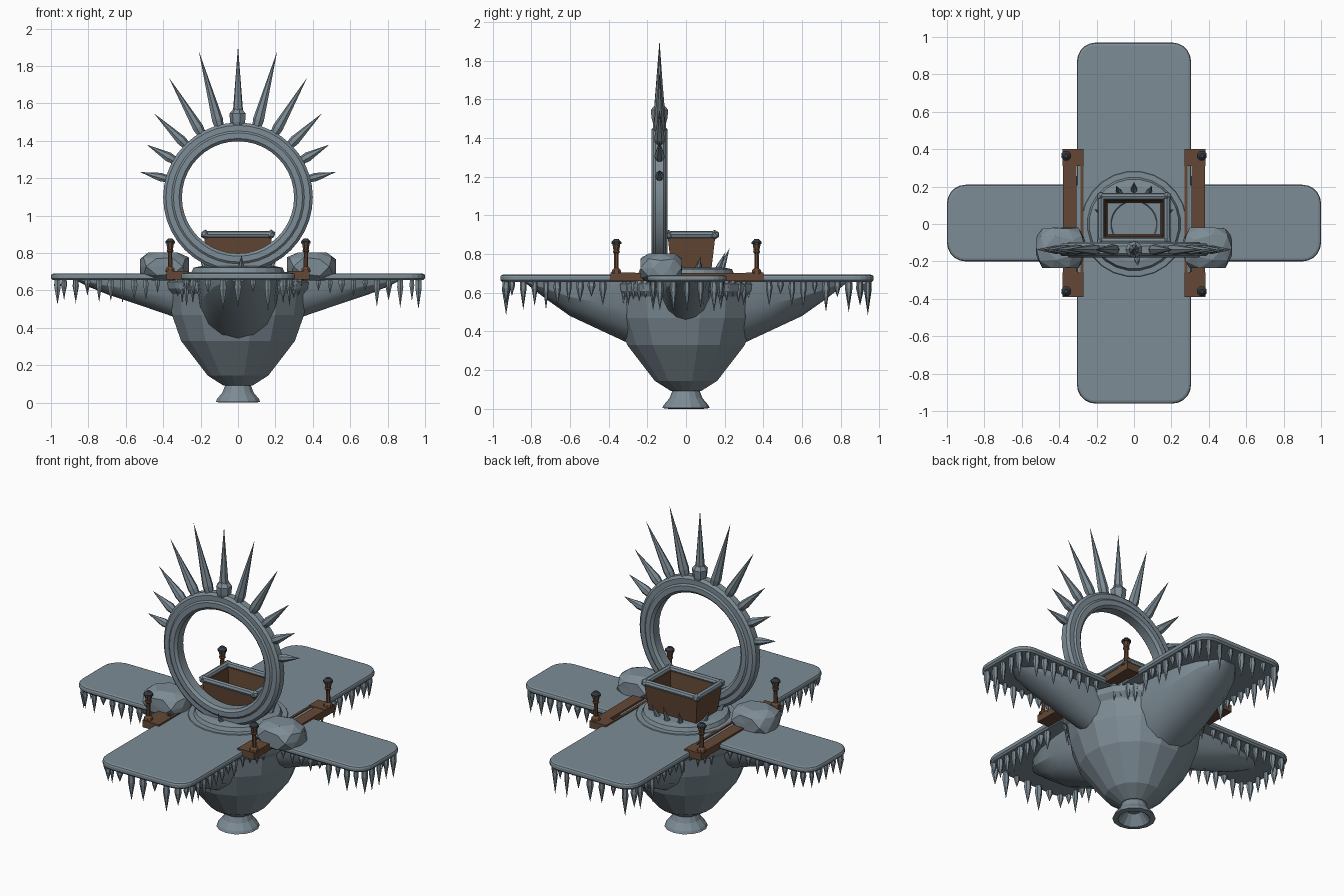
import bpy, bmesh, math, random
from mathutils import Vector, Matrix

if "Cube" in bpy.data.objects:
    bpy.data.objects.remove(bpy.data.objects["Cube"])

random.seed(4)


def material(name, rgb):
    m = bpy.data.materials.new(name)
    m.diffuse_color = (*rgb, 1)
    m.use_nodes = True
    m.node_tree.nodes["Principled BSDF"].inputs["Base Color"].default_value = m.diffuse_color
    return m


STONE = material("blue grey stone", (0.205, 0.262, 0.300))
WOOD = material("brown wood", (0.125, 0.064, 0.035))
DARK = material("dark iron", (0.035, 0.041, 0.049))


def finish(name, bm, mat, smooth=None):
    bmesh.ops.recalc_face_normals(bm, faces=bm.faces)
    me = bpy.data.meshes.new(name)
    bm.to_mesh(me)
    bm.free()
    ob = bpy.data.objects.new(name, me)
    bpy.context.collection.objects.link(ob)
    me.materials.append(mat)
    if smooth:
        bpy.context.view_layer.objects.active = ob
        ob.select_set(True)
        bpy.ops.object.shade_smooth_by_angle(angle=math.radians(smooth))
        ob.select_set(False)
    return ob


def bridge(bm, rings, caps=False, close=False):
    """Skin a list of equal-length loops of points."""
    loops = [[bm.verts.new(p) for p in r] for r in rings]
    pairs = list(zip(loops, loops[1:])) + ([(loops[-1], loops[0])] if close else [])
    for a, b in pairs:
        for i in range(len(a)):
            j = (i + 1) % len(a)
            bm.faces.new((a[i], a[j], b[j], b[i]))
    if caps:
        bm.faces.new(loops[0])
        bm.faces.new(loops[-1])


def circle(r, z, n, cx=0, cy=0):
    return [(cx + r * math.cos(2 * math.pi * (i + .5) / n),
             cy + r * math.sin(2 * math.pi * (i + .5) / n), z) for i in range(n)]


def lathe(bm, profile, n, cx=0, cy=0, caps=True):
    bridge(bm, [circle(r, z, n, cx, cy) for r, z in profile], caps)


def rod(bm, a, b, r1, r2=0, n=6):
    """Tapered rod or spike from a to b."""
    a, b = Vector(a), Vector(b)
    d = b - a
    rot = d.to_track_quat('Z', 'Y').to_matrix().to_4x4()
    bmesh.ops.create_cone(bm, cap_ends=True, segments=n, radius1=r1, radius2=r2,
                          depth=d.length, matrix=Matrix.Translation((a + b) / 2) @ rot)


def box(bm, x0, x1, y0, y1, z0, z1):
    m = Matrix.Translation(((x0 + x1) / 2, (y0 + y1) / 2, (z0 + z1) / 2))
    bmesh.ops.create_cube(bm, size=1, matrix=m @ Matrix.Diagonal((x1 - x0, y1 - y0, z1 - z0, 1)))


def rounded(hx, hy, r, z):
    pts = []
    for k, (sx, sy) in enumerate([(1, 1), (-1, 1), (-1, -1), (1, -1)]):
        for i in range(6):
            t = math.pi / 2 * (k + i / 5)
            pts.append((sx * (hx - .1) + r * math.cos(t), sy * (hy - .1) + .005 + r * math.sin(t), z))
    return pts


# Crossed deck plates with rounded corners and softened edges
for name, hx, hy, top in (("long_deck", .305, .965, .694), ("cross_deck", 1.0, .205, .691)):
    bm = bmesh.new()
    bridge(bm, [rounded(hx, hy, r, z) for r, z in
                ((.09, .655), (.1, .665), (.1, top - .012), (.096, top - .004), (.085, top))], True)
    finish(name, bm, STONE)

# Faceted bowl hull, and flared foot
bm = bmesh.new()
lathe(bm, [(.08, .092), (.165, .145), (.31, .33), (.36, .47), (.375, .58),
           (.40, .61), (.405, .645), (.38, .66)], 16)
finish("hull", bm, STONE)
bm = bmesh.new()
lathe(bm, [(.045, .06), (.09, .0), (.122, .004), (.115, .02), (.085, .055), (.07, .095)], 14)
finish("foot", bm, STONE)

# Tapered brackets below the four arms
LONG = [(.15, .22, .30), (.31, .22, .345), (.45, .21, .41), (.6, .185, .48), (.72, .14, .565), (.83, .05, .65)]
CROSS = [(.2, .13, .41), (.36, .13, .465), (.55, .125, .53), (.7, .11, .58), (.81, .08, .625), (.87, .03, .655)]
for name, table, turn in (("front_bracket", LONG, -90), ("back_bracket", LONG, 90),
                          ("right_bracket", CROSS, 0), ("left_bracket", CROSS, 180)):
    bm = bmesh.new()
    bridge(bm, [[(d, w * math.cos(math.pi * i / 8), .665 - (.665 - z) * math.sin(math.pi * i / 8) ** .8)
                 for i in range(9)] for d, w, z in table], True)
    bm.transform(Matrix.Rotation(math.radians(turn), 4, 'Z'))
    finish(name, bm, STONE, 25)

# Icicles along the deck edges and beneath the hull rim
bm = bmesh.new()


def icicle(x, y, long):
    r = random.uniform(.014, .021)
    mid = .66 - long * .3
    rod(bm, (x, y, .665), (x, y, mid), r * .85, r, 6)
    rod(bm, (x, y, mid), (x, y, .66 - long), r, 0, 6)


for s in (-1, 1):
    for i in range(9):
        t = i / 8
        for e in (-1, 1):
            icicle(s * (.43 + .5 * t), e * .175 + .005, random.uniform(.06, .12) + .05 * t * (i % 2))
            icicle(e * .275, s * (.43 + .47 * t), random.uniform(.06, .13) + .05 * t * (i % 2))
    for i in range(7):
        icicle((i - 3) * .08, s * .935 + .005, random.uniform(.07, .18))
    for i in range(5):
        icicle(s * .965, (i - 2) * .07 + .005, random.uniform(.08, .17))
for k in range(4):
    for i in range(5):
        a = math.radians(90 * k + 33 + 6 * i)
        icicle(.385 * math.cos(a), .385 * math.sin(a), random.uniform(.08, .13))
finish("icicles", bm, STONE)

# Stepped round dais on the deck
bm = bmesh.new()
lathe(bm, [(.285, .69), (.28, .699), (.25, .70), (.24, .722), (.2, .73), (.125, .73), (.12, .722)], 24)
finish("dais", bm, STONE)

# Large upright ring with a stepped section
CY, CZ = -.137, 1.098
SECTION = [(.30, -.028), (.315, -.042), (.345, -.042), (.355, -.034), (.385, -.034), (.40, -.02),
           (.40, .02), (.385, .034), (.355, .034), (.345, .042), (.315, .042), (.30, .028)]
bm = bmesh.new()
bridge(bm, [[(r * math.cos(a), CY + y, CZ + r * math.sin(a)) for r, y in SECTION]
            for a in [2 * math.pi * i / 40 for i in range(40)]], close=True)
finish("ring", bm, STONE, 25)

# Crown of spikes, with a collar under the tallest
bm = bmesh.new()
for deg, tip, r in ((90, .81, .03), (75, .81, .031), (60, .74, .03), (45, .635, .028),
                    (30, .565, .027), (14.5, .54, .024)):
    for s in (-1, 1) if deg < 90 else (1,):
        a = math.radians(deg)
        c, n = s * math.cos(a), math.sin(a)
        rod(bm, (.385 * c, CY, CZ + .385 * n), (.43 * c, CY, CZ + .43 * n), r * .8, r, 7)
        rod(bm, (.43 * c, CY, CZ + .43 * n), (tip * c, CY, CZ + tip * n), r, 0, 7)
finish("crown_spikes", bm, STONE)
bm = bmesh.new()
lathe(bm, [(.032, 1.47), (.042, 1.5), (.046, 1.545), (.025, 1.57)], 7, 0, CY)
finish("spike_collar", bm, STONE)

# Boulders either side of the ring
for s, name in ((-1, "left_boulder"), (1, "right_boulder")):
    bm = bmesh.new()
    bmesh.ops.create_icosphere(bm, subdivisions=2, radius=1)
    for v in bm.verts:
        p = v.co * random.uniform(.95, 1.06)
        q = [max(-.82, min(.82, c)) / .82 for c in p]
        v.co = (s * (.393 + .13 * q[0]), -.128 + .108 * q[1], .728 + .075 * q[2])
    finish(name, bm, STONE)

# Open wooden crate, flaring slightly upward
bm = bmesh.new()


def quad(hx, y0, y1, z):
    return [(-hx, y0, z), (hx, y0, z), (hx, y1, z), (-hx, y1, z)]


bridge(bm, [quad(.16, -.075, .13, .71), quad(.182, -.095, .152, .895),
            quad(.155, -.068, .125, .895), quad(.14, -.055, .11, .71)], close=True)
finish("crate", bm, WOOD)

# Stone rails, knobs and claws around the crate
bm = bmesh.new()
X, Y0, Y1, Z = .176, -.09, .148, .9
for a, b in (((-X, Y0), (X, Y0)), ((X, Y0), (X, Y1)), ((X, Y1), (-X, Y1)), ((-X, Y1), (-X, Y0))):
    rod(bm, (*a, Z), (*b, Z), .019, .019, 8)
    bmesh.ops.create_icosphere(bm, subdivisions=1, radius=.026, matrix=Matrix.Translation((*a, Z)))
finish("crate_rails", bm, STONE)
bm = bmesh.new()
for deg, tall in ((90, .11), (65, .09), (115, .09), (20, .07), (160, .08), (-85, .07), (-30, .06), (-150, .06)):
    a = math.radians(deg)
    c, n = math.cos(a), math.sin(a)
    rod(bm, (.175 * c, .175 * n, .705), (.225 * c, .225 * n, .72 + tall), .022, 0, 6)
finish("dais_claws", bm, STONE)

# Side walkways with slots, and a lantern post at each corner
for s, side in ((-1, "left"), (1, "right")):
    bm = bmesh.new()
    for x0, x1, y0, y1, z in ((.308, .38, -.385, .395, .702), (.27, .285, -.385, .395, .701),
                              (.27, .382, -.39, -.26, .704), (.27, .382, .31, .4, .704)):
        box(bm, min(s * x0, s * x1), max(s * x0, s * x1), y0, y1, .66, z)
    finish(side + "_walkway", bm, WOOD)
    for y, end in ((-.36, "front"), (.365, "back")):
        bm = bmesh.new()
        lathe(bm, [(.028, .70), (.024, .718), (.013, .728), (.012, .80), (.02, .812),
                   (.016, .82), (.022, .85), (.015, .862)], 8, s * .363, y)
        finish(f"{end}_{side}_post", bm, WOOD)
        bm = bmesh.new()
        lathe(bm, [(.028, .852), (.028, .862), (.012, .878)], 8, s * .363, y)
        finish(f"{end}_{side}_post_cap", bm, DARK)
